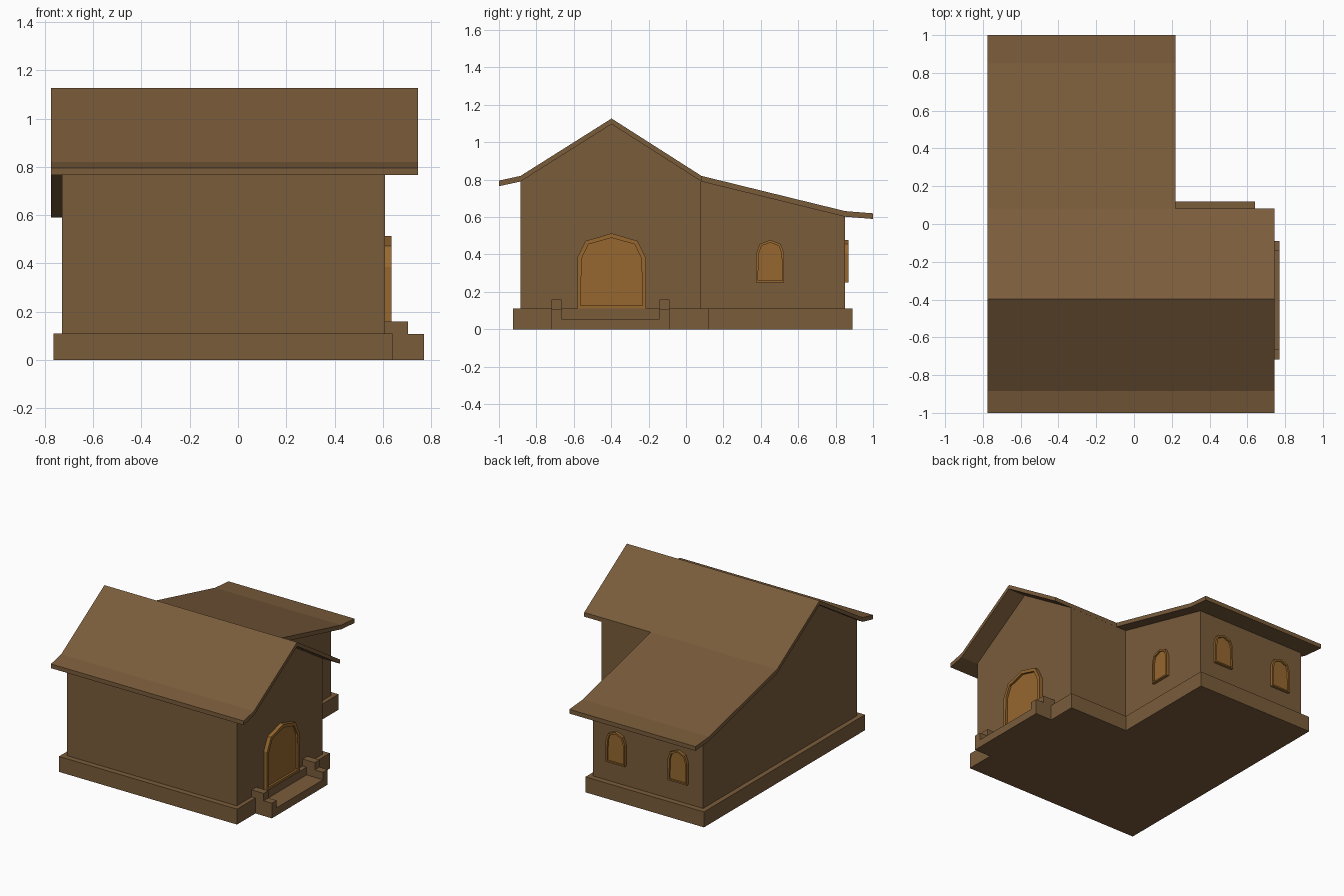
import bpy, bmesh
from mathutils import Vector

if "Cube" in bpy.data.objects:
    bpy.data.objects.remove(bpy.data.objects["Cube"])


def material(name, rgb):
    m = bpy.data.materials.new(name)
    m.diffuse_color = (*rgb, 1)
    m.use_nodes = True
    m.node_tree.nodes["Principled BSDF"].inputs["Base Color"].default_value = m.diffuse_color
    return m


BROWN = material("brown", (0.195, 0.107, 0.044))
AMBER = material("amber", (0.305, 0.136, 0.028))


def finish(bm, name, mat):
    bmesh.ops.recalc_face_normals(bm, faces=bm.faces)
    me = bpy.data.meshes.new(name)
    bm.to_mesh(me)
    bm.free()
    me.materials.append(mat)
    ob = bpy.data.objects.new(name, me)
    bpy.context.collection.objects.link(ob)
    return ob


def prism(name, pts, axis, a, b, mat=BROWN):
    """Extrude a 2D profile along an axis: x uses (y,z), z uses (x,y)."""
    bm = bmesh.new()
    place = (lambda p: (a, *p)) if axis == "x" else (lambda p: (*p, a))
    face = bm.faces.new([bm.verts.new(place(p)) for p in pts])
    out = bmesh.ops.extrude_face_region(bm, geom=[face])["geom"]
    step = Vector((b - a, 0, 0)) if axis == "x" else Vector((0, 0, b - a))
    bmesh.ops.translate(bm, vec=step, verts=[v for v in out if isinstance(v, bmesh.types.BMVert)])
    return finish(bm, name, mat)


def arch(name, origin, side, out, w, h, depth, rim, recess):
    """Arched frame on a wall with a recessed panel."""
    o, s, n, up = Vector(origin), Vector(side), Vector(out), Vector((0, 0, 1))
    prof = [(-w, 0), (w, 0), (w, .68 * h), (.76 * w, .9 * h), (0, h), (-.76 * w, .9 * h), (-w, .68 * h)]
    bm = bmesh.new()
    back = bm.faces.new([bm.verts.new(o + s * u + up * z) for u, z in prof])
    out_geo = bmesh.ops.extrude_face_region(bm, geom=[back])["geom"]
    bmesh.ops.translate(bm, vec=n * depth, verts=[g for g in out_geo if isinstance(g, bmesh.types.BMVert)])
    front = [g for g in out_geo if isinstance(g, bmesh.types.BMFace)][0]
    bmesh.ops.recalc_face_normals(bm, faces=bm.faces)
    bmesh.ops.inset_region(bm, faces=[front], thickness=rim)
    panel = bmesh.ops.extrude_face_region(bm, geom=[front])["geom"]
    bmesh.ops.translate(bm, vec=n * -recess, verts=[g for g in panel if isinstance(g, bmesh.types.BMVert)])
    if front.is_valid:
        bmesh.ops.delete(bm, geom=[front], context="FACES_ONLY")
    return finish(bm, name, AMBER)


def thick(line, t=0.03):
    """Close a roof line into a slab profile of vertical thickness t."""
    return line + [(y, z - t) for y, z in reversed(line)]


# Plinth, L-shaped
prism("plinth", [(-.765, -.925), (.64, -.925), (.64, .12), (.17, .12), (.17, .89), (-.765, .89)], "z", 0, .11)

# Walls
prism("main_walls", [(-.885, .10), (.08, .10), (.08, .795), (-.398, 1.10), (-.885, .795)], "x", -.73, .61)
prism("wing_walls", [(.08, .10), (.85, .10), (.85, .605), (.08, .795)], "x", -.73, .14)

# Roof slabs with flared eaves
prism("main_roof", thick([(-1, .795), (-.885, .82), (-.398, 1.127), (.083, .82)]), "x", -.775, .745)
prism("wing_roof", thick([(.083, .82), (.85, .632), (1, .62)]), "x", -.775, .22)

# Door and windows
arch("door", (.61, -.398, .11), (0, 1, 0), (1, 0, 0), .183, .403, .027, .024, .015)
arch("side_window", (.14, .45, .25), (0, 1, 0), (1, 0, 0), .075, .228, .02, .014, .012)
for i, x in enumerate((-.05, -.54)):
    arch(f"back_window_{i + 1}", (x, .85, .25), (1, 0, 0), (0, 1, 0), .075, .228, .02, .014, .012)


# Porch: low tread between two stepped side blocks
def block(name, x0, x1, y0, y1, z1):
    prism(name, [(x0, y0), (x1, y0), (x1, y1), (x0, y1)], "z", 0, z1)


block("porch_tread", .63, .77, -.67, -.14, .055)
for i, y in enumerate((-.718, -.142)):
    block(f"porch_post_{i + 1}", .605, .705, y, y + .053, .16)
    block(f"porch_curb_{i + 1}", .70, .77, y, y + .053, .108)
